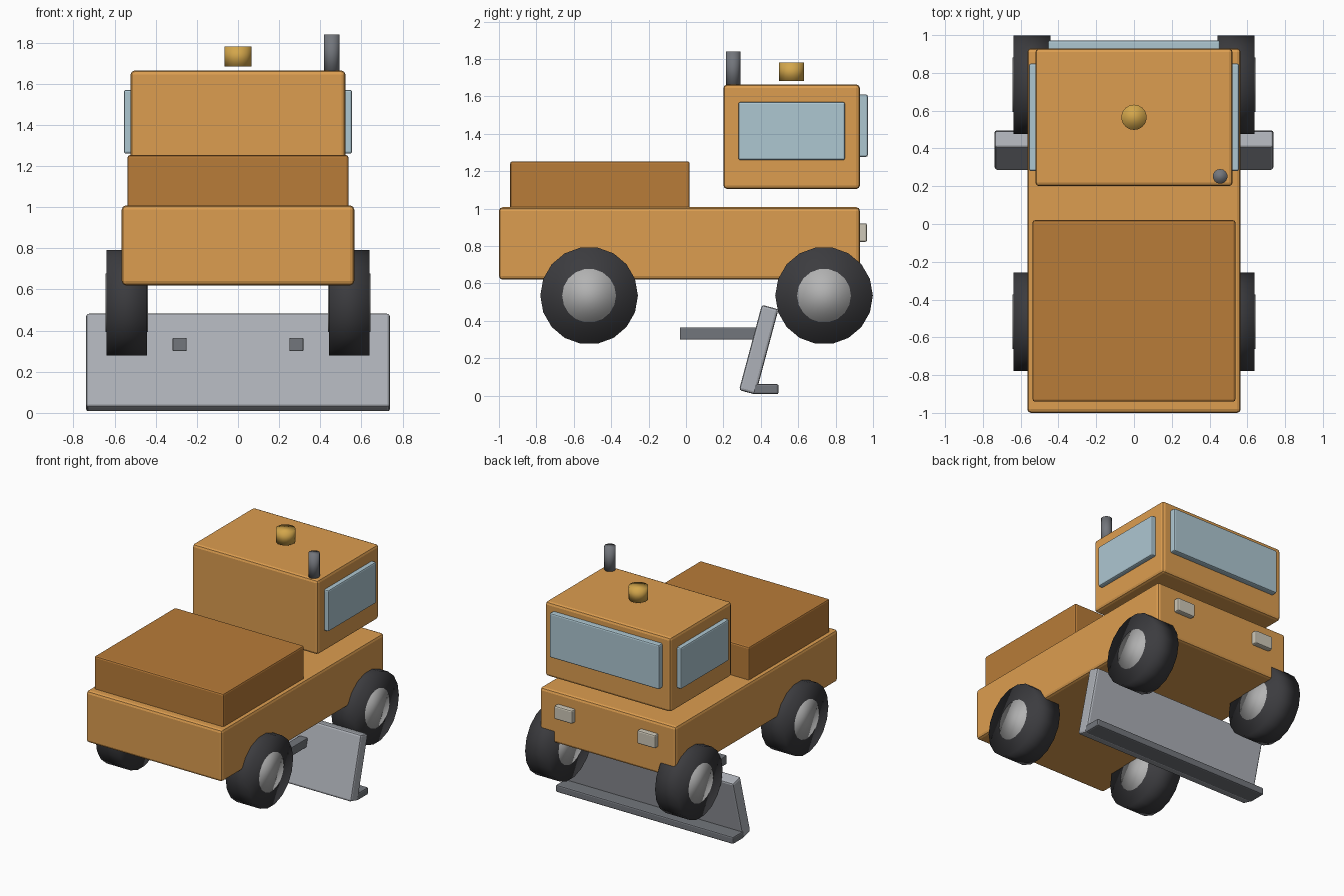
import bpy
import math

if "Cube" in bpy.data.objects:
    bpy.data.objects.remove(bpy.data.objects["Cube"])


def material(name, color):
    m = bpy.data.materials.new(name)
    m.diffuse_color = (*color, 1)
    m.use_nodes = True
    m.node_tree.nodes["Principled BSDF"].inputs["Base Color"].default_value = m.diffuse_color
    return m


ORANGE = material("orange_paint", (0.72, 0.34, 0.08))
BROWN = material("dark_orange_paint", (0.48, 0.20, 0.04))
GLASS = material("glass", (0.42, 0.57, 0.64))
RUBBER = material("rubber", (0.045, 0.045, 0.05))
STEEL = material("steel", (0.42, 0.44, 0.48))
DARK = material("dark_steel", (0.17, 0.18, 0.20))
HUB = material("hub_metal", (0.45, 0.45, 0.45))
AMBER = material("amber", (0.65, 0.38, 0.07))
LAMP = material("lamp", (0.62, 0.58, 0.48))


def box(name, x, y, z, mat, bevel=0.01, tilt=0.0):
    """Bevelled box from (min, max) ranges, optionally tilted about x."""
    ranges = (x, y, z)
    bpy.ops.mesh.primitive_cube_add(size=1, location=[(a + b) / 2 for a, b in ranges])
    ob = bpy.context.object
    ob.name = name
    ob.scale = [b - a for a, b in ranges]
    bpy.ops.object.transform_apply(location=False, rotation=False, scale=True)
    ob.rotation_euler.x = tilt
    ob.data.materials.append(mat)
    mod = ob.modifiers.new("bevel", "BEVEL")
    mod.width = bevel
    mod.segments = 2
    return ob


def cylinder(name, loc, radius, depth, sides, mat, sideways=False):
    rot = (0, math.pi / 2, 0) if sideways else (0, 0, 0)
    bpy.ops.mesh.primitive_cylinder_add(vertices=sides, radius=radius, depth=depth,
                                        location=loc, rotation=rot)
    ob = bpy.context.object
    ob.name = name
    ob.data.materials.append(mat)
    bpy.ops.object.shade_smooth()
    return ob


# Body
box("chassis", (-0.565, 0.565), (-1.0, 0.93), (0.62, 1.008), ORANGE, 0.02)
box("engine_cover", (-0.537, 0.537), (-0.94, 0.02), (0.99, 1.253), BROWN, 0.012)
box("cab", (-0.522, 0.522), (0.20, 0.93), (1.105, 1.664), ORANGE, 0.02)

# Windscreen and roof fittings
box("windscreen", (-0.455, 0.455), (0.91, 0.972), (1.277, 1.61), GLASS)
cylinder("beacon", (0, 0.565, 1.732), 0.067, 0.097, 18, AMBER)
cylinder("exhaust_pipe", (0.456, 0.252, 1.745), 0.039, 0.19, 14, DARK)

# Blade and its cutting edge
box("blade", (-0.738, 0.738), (0.343, 0.435), (0.01, 0.482), STEEL, 0.014,
    tilt=-math.radians(15))
box("cutting_edge", (-0.738, 0.738), (0.36, 0.495), (0.008, 0.062), DARK)

# Paired parts on each side
for s, side in ((-1, "left"), (1, "right")):
    def mirrored(a, b):
        return tuple(sorted((s * a, s * b)))

    box(side + "_window", mirrored(0.50, 0.555), (0.28, 0.85), (1.26, 1.57), GLASS)
    box(side + "_headlight", mirrored(0.27, 0.42), (0.91, 0.968), (0.822, 0.922), LAMP)
    box(side + "_push_arm", mirrored(0.25, 0.318), (-0.033, 0.38), (0.30, 0.365), DARK, 0.005)
    for y, end in ((-0.518, "front"), (0.738, "rear")):
        name = side + "_" + end
        cylinder(name + "_tyre", (s * 0.54, y, 0.535), 0.261, 0.196, 18, RUBBER, True)
        cylinder(name + "_hub", (s * 0.54, y, 0.535), 0.144, 0.206, 18, HUB, True)
